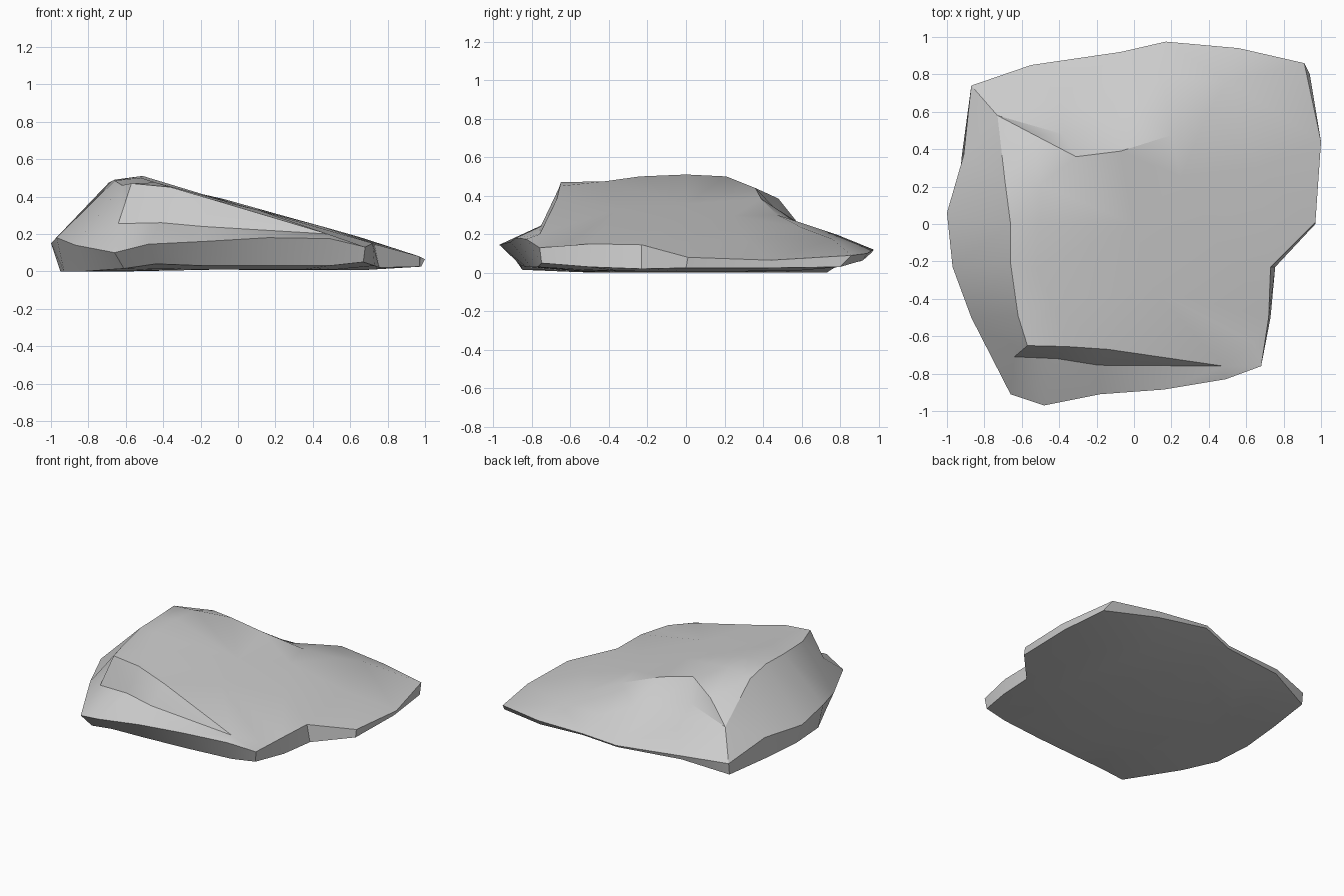
import bpy, bmesh
from mathutils import Vector
from mathutils.geometry import delaunay_2d_cdt

# Rim, counterclockwise from the front left: x, y, z, then base offset x, y
rim = [
    (-0.66, -0.91, 0.10, .05, .06), (-0.48, -0.97, 0.145, .04, .11), (-0.18, -0.91, 0.16, .0, .08),
    (0.16, -0.885, 0.18, .0, .08), (0.49, -0.83, 0.175, .0, .06), (0.68, -0.76, 0.13, -.01, .01),
    (0.72, -0.50, 0.15, .01, .0), (0.73, -0.23, 0.145, .025, .0), (0.97, 0.01, 0.08, .0, -.01),
    (1.0, 0.44, 0.065, -.02, .0), (0.91, 0.86, 0.09, .03, -.06), (0.56, 0.94, 0.10, .0, -.02),
    (0.17, 0.975, 0.12, .0, -.01), (-0.07, 0.92, 0.075, .0, -.01), (-0.55, 0.85, 0.10, .0, -.01),
    (-0.87, 0.74, 0.085, .0, -.01), (-0.91, 0.37, 0.15, -.01, .0), (-1.0, 0.06, 0.15, .05, .0),
    (-0.97, -0.23, 0.18, .04, .0), (-0.87, -0.50, 0.14, .05, .03),
]
# Heights of the base outline, same order
low = [.015, .04, .03, .03, .03, .05, .03, .02, .025, .025, .03, .065, .105, .06, .07,
       .0, .0, .0, .0, .0]
# Crease lines on the top: left crest, back crest, back hollow, front cliff top and foot
creases = [
    [(-.57, -.65, .47), (-.62, -.49, .46), (-.66, -.21, .485), (-.66, .0, .49),
     (-.69, .23, .475), (-.54, .48, .385)],
    [(-.54, .48, .385), (-.31, .36, .44), (-.07, .39, .385), (.20, .475, .30), (.40, .60, .235)],
    [(-.87, .74, .085), (-.73, .58, .26), (-.54, .48, .385)],
    [(-.73, .58, .26), (-.38, .48, .30), (-.13, .535, .26)],
    [(-.57, -.65, .47), (-.36, -.655, .45), (-.14, -.67, .385), (.48, -.76, .20)],
    [(-.57, -.65, .47), (-.64, -.71, .255), (-.41, -.72, .26), (-.19, -.755, .24), (.48, -.76, .20)],
    [(-.64, -.71, .255), (-.66, -.91, .10)],
]
# Loose points that shape the sloping top
loose = [(-.51, .0, .51), (-.52, -.24, .50), (-.50, .21, .50), (-.44, -.42, .475), (.0, .0, .355),
         (.1, -.35, .33), (.45, -.1, .24), (.25, .25, .295), (.66, .3, .18), (.64, -.64, .14),
         (.0, .62, .235), (.15, .79, .195), (-.40, .68, .20), (.5, .76, .175)]

points, index, edges = [], {}, []


def add(p):
    if p not in index:
        index[p] = len(points)
        points.append(p)
    return index[p]


n = len(rim)
for r in rim:
    add(r[:3])
edges += [(i, (i + 1) % n) for i in range(n)]
for line in creases:
    ids = [add(p) for p in line]
    edges += list(zip(ids, ids[1:]))
for p in loose:
    add(p)

# Top surface
out = delaunay_2d_cdt([Vector(p[:2]) for p in points], edges, [], 1, 1e-5)
co, tris, source = out[0], out[2], out[3]
bm = bmesh.new()
top = [bm.verts.new(points[s[0]] if s else (c.x, c.y, 0.2)) for c, s in zip(co, source)]
for t in tris:
    bm.faces.new([top[i] for i in t])
lookup = {s[0]: v for s, v in zip(source, top) if s}

# Undercut sides, then an underside that lifts gently toward its edge
base = [bm.verts.new((x + dx, y + dy, z)) for (x, y, _, dx, dy), z in zip(rim, low)]
inner = [bm.verts.new((v.co.x * 0.7, v.co.y * 0.7, v.co.z * 0.3)) for v in base]
rings = [[lookup[i] for i in range(n)], base, inner]
for a, b in zip(rings, rings[1:]):
    for i in range(n):
        j = (i + 1) % n
        bm.faces.new((a[i], b[i], b[j], a[j]))
bottom = bm.faces.new(inner[::-1])
bmesh.ops.triangulate(bm, faces=[bottom])
bmesh.ops.recalc_face_normals(bm, faces=bm.faces[:])

mesh = bpy.data.meshes.new("rock_slab")
bm.to_mesh(mesh)
bm.free()
rock = bpy.data.objects.new("rock_slab", mesh)
bpy.context.collection.objects.link(rock)
bpy.context.view_layer.objects.active = rock
rock.select_set(True)
bpy.ops.object.shade_smooth_by_angle(angle=0.5)
